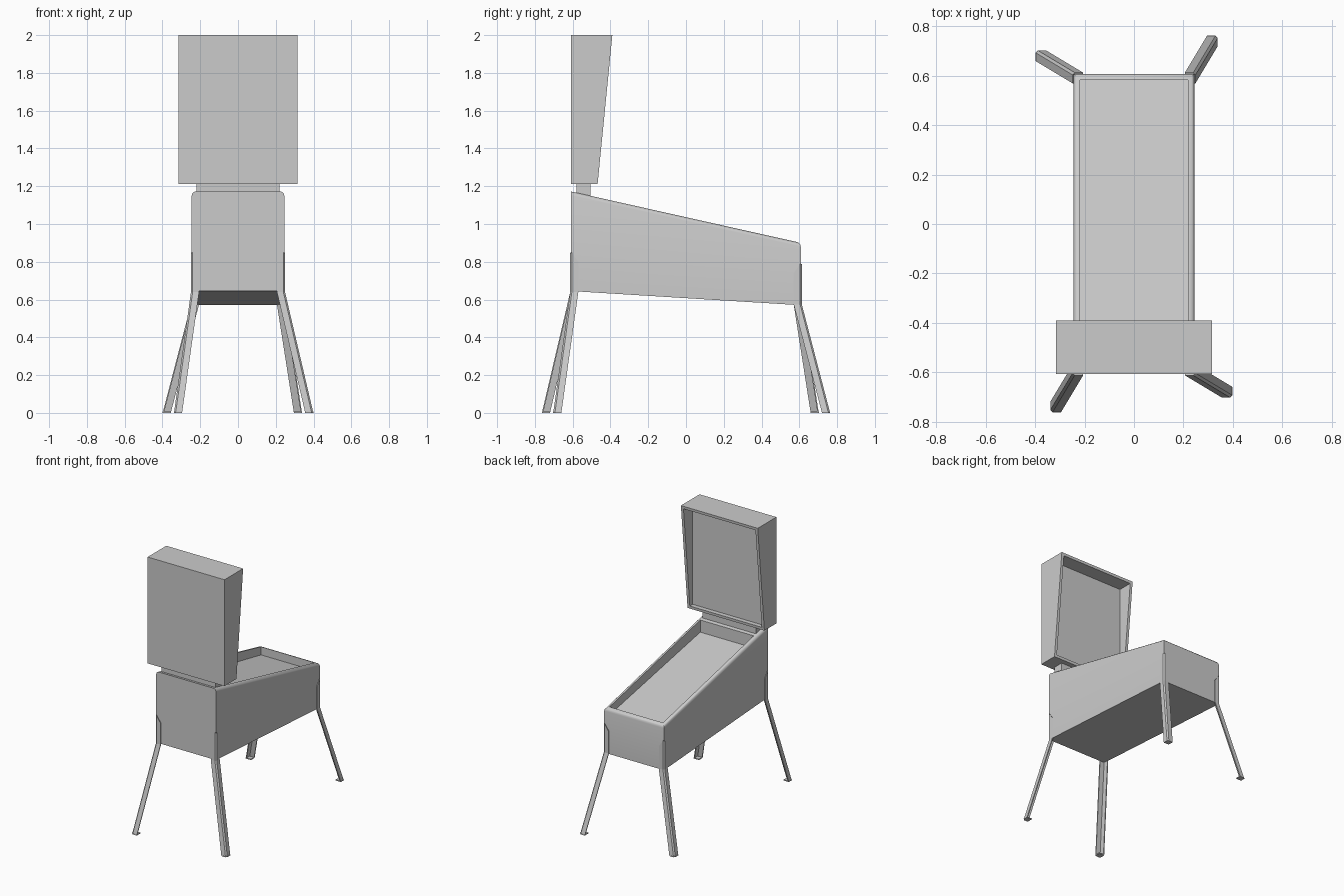
import bpy
import bmesh
import math
from mathutils import Matrix, Vector

if "Cube" in bpy.data.objects:
    bpy.data.objects.remove(bpy.data.objects["Cube"], do_unlink=True)

GREY = (0.6, 0.6, 0.6, 1.0)
mat = bpy.data.materials.new("plain grey")
mat.use_nodes = True
mat.diffuse_color = GREY
mat.node_tree.nodes["Principled BSDF"].inputs["Base Color"].default_value = GREY


def finish(bm, name):
    bmesh.ops.recalc_face_normals(bm, faces=bm.faces)
    mesh = bpy.data.meshes.new(name)
    bm.to_mesh(mesh)
    bm.free()
    mesh.materials.append(mat)
    obj = bpy.data.objects.new(name, mesh)
    bpy.context.scene.collection.objects.link(obj)
    return obj


def loft(bm, rings):
    """Skin a list of equal-length point rings and cap both ends."""
    loops = [[bm.verts.new(p) for p in ring] for ring in rings]
    n = len(loops[0])
    for a, b in zip(loops, loops[1:]):
        for i in range(n):
            j = (i + 1) % n
            bm.faces.new((a[i], a[j], b[j], b[i]))
    bm.faces.new(loops[0][::-1])
    bm.faces.new(loops[-1])
    bmesh.ops.recalc_face_normals(bm, faces=bm.faces)


def side_solid(bm, profile, half_width):
    """Extrude a (y, z) side profile across the width."""
    loft(bm, [[(x, y, z) for y, z in profile] for x in (-half_width, half_width)])


def inset(bm, face, width):
    bmesh.ops.inset_individual(bm, faces=[face], thickness=width, use_even_offset=True)
    return face


# Cabinet: sloping box with rounded top rails and a sunken playfield
BACK, FRONT, Z_BACK, Z_FRONT = -0.608, 0.608, 1.172, 0.9
slope = (Z_FRONT - Z_BACK) / (FRONT - BACK)
bm = bmesh.new()
side_solid(bm, [(BACK, 0.645), (FRONT, 0.57), (FRONT, Z_FRONT), (BACK, Z_BACK)], 0.245)
top = max(bm.faces, key=lambda f: f.normal.z)
rails = [e for e in top.edges
         if sum(v.co.y for v in e.verts) / 2 > BACK + 0.1]
bmesh.ops.bevel(bm, geom=rails, offset=0.02, segments=3, profile=0.5, affect='EDGES')
bm.normal_update()
top = max((f for f in bm.faces if f.normal.z > 0.9), key=lambda f: f.calc_area())
inset(bm, top, 0.006)
for v in top.verts:
    if v.co.y < 0:
        v.co.z += slope * (-0.48 - v.co.y)
        v.co.y = -0.48
inset(bm, top, 0.0)
for v in top.verts:
    v.co.z -= 0.09 if v.co.y < 0 else 0.06
cabinet = finish(bm, "cabinet")
bpy.context.view_layer.objects.active = cabinet
cabinet.select_set(True)
bpy.ops.object.shade_smooth_by_angle(angle=math.radians(35))
cabinet.select_set(False)

# Neck joining the cabinet to the upright box
bm = bmesh.new()
side_solid(bm, [(-0.58, 1.12), (-0.505, 1.12), (-0.505, 1.23), (-0.58, 1.23)], 0.22)
finish(bm, "neck")

# Upright box: slanted opening with a vertical panel set inside
bm = bmesh.new()
side_solid(bm, [(-0.608, 1.212), (-0.468, 1.212), (-0.39, 2.0), (-0.608, 2.0)], 0.315)
opening = max(bm.faces, key=lambda f: f.normal.y)
inset(bm, opening, 0.02)
inset(bm, opening, 0.0)
for v in opening.verts:
    v.co.y = -0.5
finish(bm, "upright_box")


# Legs: chamfered angle section, splayed below the bend, pointed at the top
WIDE, THICK, CUT = 0.043, 0.007, 0.009
SECTION = [(WIDE, 0), (CUT, 0), (0, CUT), (0, WIDE),
           (THICK, WIDE), (THICK, THICK), (WIDE, THICK)]
SPLAY = Vector((-0.09, -0.15))


def leg(name, turn, corner, bend, peak):
    spin = Matrix.Rotation(turn * math.pi / 2, 4, 'Z')

    def ring(offset, height, drop=0.0):
        pts = []
        for x, y in SECTION:
            z = height - drop * max(x, y) / WIDE
            pts.append(spin @ Vector((x + offset.x, y + offset.y, z)) + corner)
        return pts

    bm = bmesh.new()
    loft(bm, [ring(SPLAY, 0), ring(Vector((0, 0)), bend),
              ring(Vector((0, 0)), peak, 0.06)])
    finish(bm, name)
    # Small flat foot closing the bottom of the angle
    bm = bmesh.new()
    plate = [(WIDE, 0), (CUT, 0), (0, CUT), (0, WIDE), (WIDE, WIDE)]
    loft(bm, [[spin @ Vector((x + SPLAY.x, y + SPLAY.y, z)) + corner for x, y in plate]
              for z in (0, 0.007)])
    finish(bm, name + "_foot")


CORNERS = [("front_right_leg", -1, -1), ("front_left_leg", 1, -1),
           ("back_left_leg", 1, 1), ("back_right_leg", -1, 1)]
for turn, (name, sx, sy) in enumerate(CORNERS):
    bend, peak = (0.64, 0.86) if sy < 0 else (0.575, 0.8)
    leg(name, turn, Vector((sx * 0.249, sy * 0.613, 0)), bend, peak)
